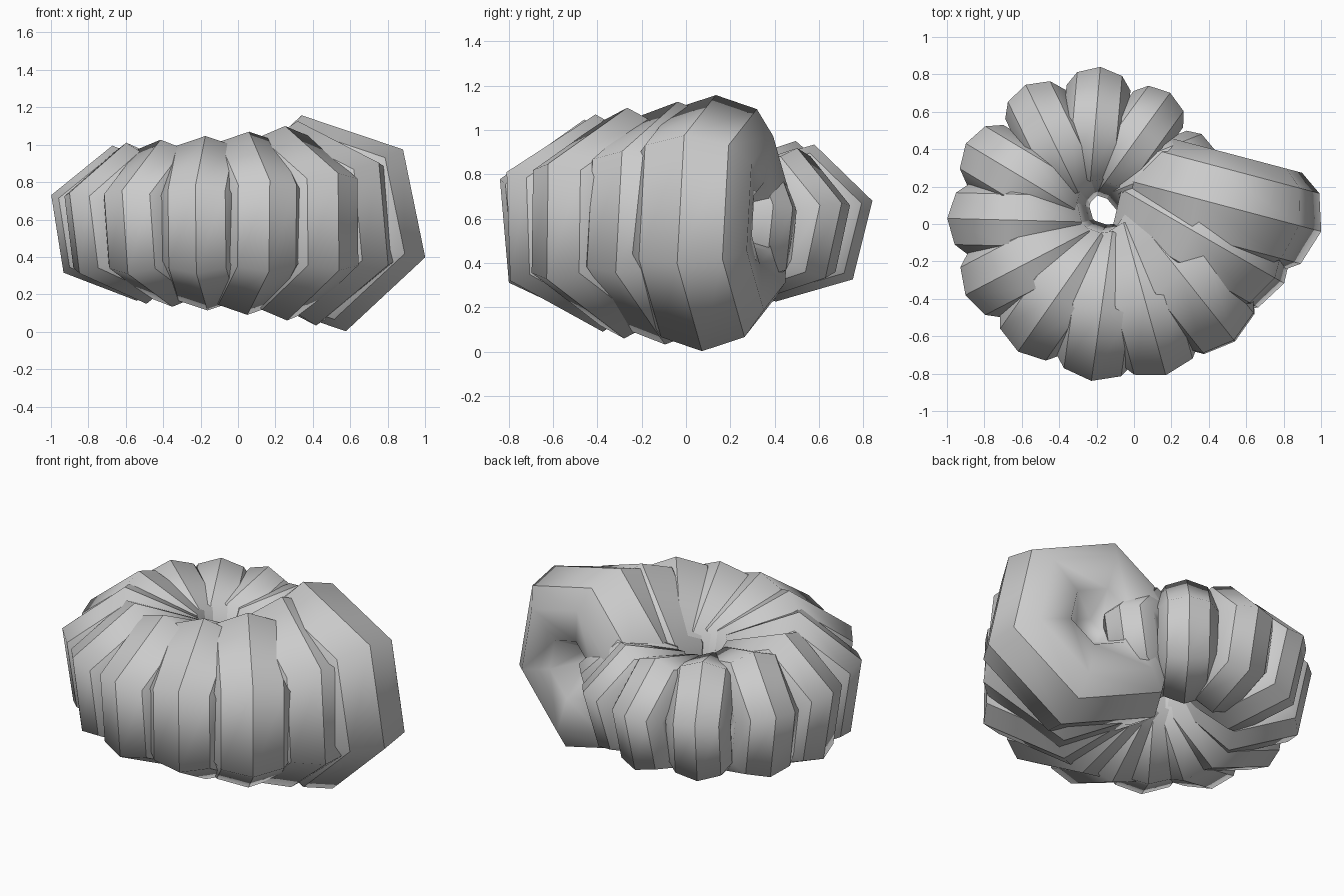
import bpy, bmesh
from math import radians, sin, cos
from mathutils import Vector

if "Cube" in bpy.data.objects:
    bpy.data.objects.remove(bpy.data.objects["Cube"])

CX, CY, CZ = -0.18, 0.08, 0.58      # spiral axis and tube height

# one lobe profile: (axial offset, ring scale, sharp edge), relative to lobe radius
HALF = [(0.0, 1.0, True), (0.33, 0.89, True), (0.47, 0.68, False),
        (0.42, 0.32, False), (0.12, 0.14, False)]
RINGS = [(-a, s, k) for a, s, k in HALF[:0:-1]] + HALF

# lobes from the big open end inward: (angle, outer reach, lobe radius, hexagon twist)
LOBES = [(-5.8, 1.187, .59, 42), (-22, 1.06, .55, 36), (-44.5, 1.01, .52, 31),
         (-68.5, .955, .49, 28), (-93, .92, .468, 25), (-120, .88, .45, 23),
         (-147.5, .855, .435, 22), (-176.5, .82, .42, 21), (-206, .80, .40, 19),
         (-239, .775, .38, 17), (-270, .76, .365, 16), (-301, .725, .35, 15),
         (-333, .69, .33, 14)]


def add_lobe(index, angle, reach, radius, twist, tilt):
    """Six-sided barrel with dented ends, set radially on the spiral."""
    th, pl = radians(angle), radians(angle - tilt)
    out = Vector((cos(pl), sin(pl), 0))
    axis = Vector((-sin(pl), cos(pl), 0))
    up = Vector((0, 0, 1))
    outer = radius * max(cos(radians(twist)), cos(radians(twist - 60)))
    centre = Vector((CX + reach * cos(th), CY + reach * sin(th), CZ)) - out * outer

    bm = bmesh.new()
    loops = []
    for off, scale, sharp in RINGS:
        ring = []
        for k in range(6):
            a = radians(twist + 60 * k)
            ring.append(bm.verts.new(centre + axis * off * radius
                                     + (out * cos(a) + up * sin(a)) * radius * scale))
        loops.append(ring)
    for r0, r1 in zip(loops, loops[1:]):
        for k in range(6):
            n = (k + 1) % 6
            bm.faces.new((r0[k], r0[n], r1[n], r1[k]))
    bm.faces.new(loops[0])
    bm.faces.new(loops[-1])
    bmesh.ops.recalc_face_normals(bm, faces=bm.faces)
    for f in bm.faces:
        f.smooth = True
    # crisp ridge lines around the lobe
    for ring, (off, scale, sharp) in zip(loops, RINGS):
        if sharp:
            for k in range(6):
                bm.edges.get((ring[k], ring[(k + 1) % 6])).smooth = False

    me = bpy.data.meshes.new("shell_lobe")
    bm.to_mesh(me)
    bm.free()
    ob = bpy.data.objects.new(f"shell_lobe_{index:02d}", me)
    bpy.context.collection.objects.link(ob)


# spiral of overlapping lobes; the open end leans outward a little more
for i, (angle, reach, radius, twist) in enumerate(LOBES):
    add_lobe(i, angle, reach, radius, twist, max(5, 9 - i))
